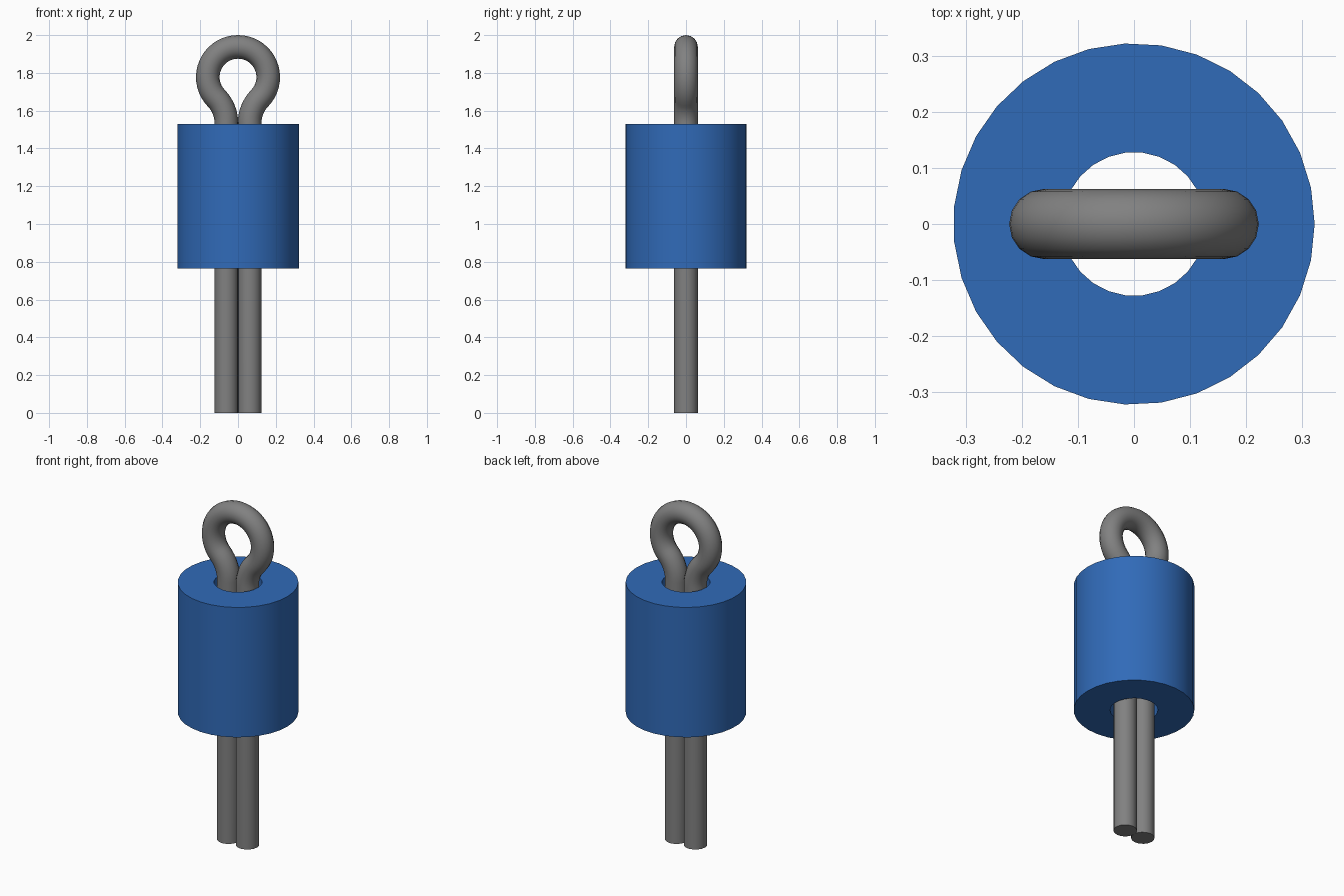
import bpy, bmesh, math
from mathutils import Vector

if "Cube" in bpy.data.objects:
    bpy.data.objects.remove(bpy.data.objects["Cube"], do_unlink=True)


def material(name, colour):
    mat = bpy.data.materials.new(name)
    mat.use_nodes = True
    mat.diffuse_color = (*colour, 1)
    mat.node_tree.nodes["Principled BSDF"].inputs["Base Color"].default_value = (*colour, 1)
    return mat


def smooth(obj, degrees):
    bpy.ops.object.select_all(action="DESELECT")
    obj.select_set(True)
    bpy.context.view_layer.objects.active = obj
    bpy.ops.object.shade_smooth_by_angle(angle=math.radians(degrees))


blue = material("blue plastic", (0.03, 0.145, 0.48))
grey = material("grey wire", (0.22, 0.22, 0.22))

# Bored sleeve: fill between two rings, then extrude upwards
bottom, top = 0.765, 1.53
bm = bmesh.new()
for radius, sides in ((0.322, 31), (0.128, 26)):
    ring = [bm.verts.new((radius * math.cos(math.tau * i / sides),
                          radius * math.sin(math.tau * i / sides), bottom))
            for i in range(sides)]
    for i in range(sides):
        bm.edges.new((ring[i - 1], ring[i]))
bmesh.ops.triangle_fill(bm, edges=bm.edges[:], use_beauty=True)
raised = bmesh.ops.extrude_face_region(bm, geom=bm.faces[:], use_keep_orig=True)
bmesh.ops.translate(bm, vec=(0, 0, top - bottom),
                    verts=[v for v in raised["geom"] if isinstance(v, bmesh.types.BMVert)])
bmesh.ops.recalc_face_normals(bm, faces=bm.faces[:])
mesh = bpy.data.meshes.new("sleeve")
bm.to_mesh(mesh)
bm.free()
sleeve = bpy.data.objects.new("sleeve", mesh)
bpy.context.collection.objects.link(sleeve)
mesh.materials.append(blue)
smooth(sleeve, 30)

# Half of the wire path: straight leg, outward bend, then round eye
wire, leg_x, eye_r, bend_r = 0.0625, 0.0615, 0.16, 0.19
eye = Vector((0, 0, 2 - wire - eye_r))
bend_x = leg_x + bend_r
drop = math.sqrt((eye_r + bend_r) ** 2 - bend_x ** 2)
bend = Vector((bend_x, 0, eye.z - drop))
tilt = math.atan2(drop, bend_x)


def arc(centre, radius, start, end, steps):
    angles = [start + (end - start) * i / steps for i in range(steps + 1)]
    return [centre + radius * Vector((math.cos(a), 0, math.sin(a))) for a in angles]


half = [Vector((leg_x, 0, 0))]
half += arc(bend, bend_r, math.pi, math.pi - tilt, 8)
half += arc(eye, eye_r, -tilt, math.pi / 2, 18)[1:]
path = half + [Vector((-p.x, 0, p.z)) for p in reversed(half[:-1])]

# Sweep a round section along the path
curve = bpy.data.curves.new("wire_loop", "CURVE")
curve.dimensions = "3D"
curve.bevel_depth = wire
curve.bevel_resolution = 6
curve.use_fill_caps = True
spline = curve.splines.new("POLY")
spline.points.add(len(path) - 1)
for point, p in zip(spline.points, path):
    point.co = (*p, 1)
curve.materials.append(grey)
wire_loop = bpy.data.objects.new("wire_loop", curve)
bpy.context.collection.objects.link(wire_loop)
bpy.ops.object.select_all(action="DESELECT")
wire_loop.select_set(True)
bpy.context.view_layer.objects.active = wire_loop
bpy.ops.object.convert(target="MESH")
smooth(bpy.context.object, 40)
